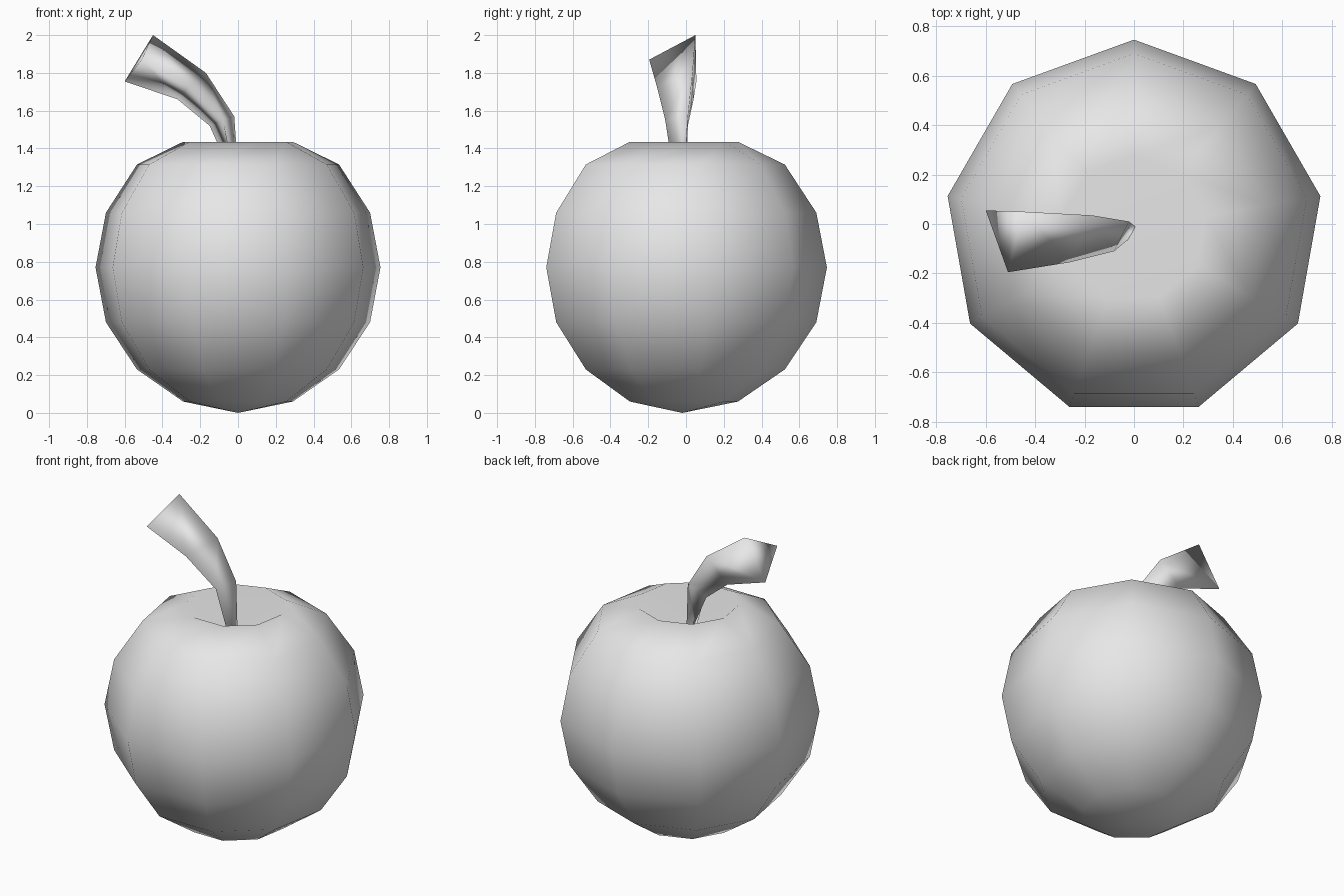
import bpy, bmesh
from math import cos, sin, radians

cube = bpy.data.objects.get("Cube")
if cube:
    bpy.data.objects.remove(cube, do_unlink=True)

grey = bpy.data.materials.new("plain_grey")
grey.use_nodes = True
colour = (0.8, 0.8, 0.8, 1)
grey.diffuse_color = colour
grey.node_tree.nodes["Principled BSDF"].inputs["Base Color"].default_value = colour


def finish(bm, name):
    """Turn a bmesh into a smooth grey object."""
    bmesh.ops.recalc_face_normals(bm, faces=bm.faces)
    for face in bm.faces:
        face.smooth = True
    mesh = bpy.data.meshes.new(name)
    bm.to_mesh(mesh)
    bm.free()
    mesh.materials.append(grey)
    obj = bpy.data.objects.new(name, mesh)
    bpy.context.collection.objects.link(obj)


def bridge(bm, rings):
    """Join neighbouring rings of vertices with quads."""
    for low, high in zip(rings, rings[1:]):
        n = len(low)
        for i in range(n):
            j = (i + 1) % n
            bm.faces.new((low[i], low[j], high[j], high[i]))


# Fruit body: nine-sided lathe with a dimple sunk into the top
SIDES, CENTRE_Y = 9, -0.02
profile = [(0.295, 0.06), (0.543, 0.23), (0.71, 0.48), (0.766, 0.77),
           (0.71, 1.06), (0.543, 1.315), (0.295, 1.435)]
bm = bmesh.new()
rings = []
for radius, z in profile:
    angles = [radians(90 + 360 * k / SIDES) for k in range(SIDES)]
    rings.append([bm.verts.new((radius * cos(a), CENTRE_Y + radius * sin(a), z))
                  for a in angles])
bridge(bm, rings)
for ring, z in ((rings[0], 0), (rings[-1], 1.22)):
    pole = bm.verts.new((0, CENTRE_Y, z))
    for i in range(SIDES):
        bm.faces.new((ring[i], ring[(i + 1) % SIDES], pole))
finish(bm, "fruit_body")

# Stem: three-sided tube that bends to the right and widens
sections = [
    ((0.005, -0.01, 1.23), (-0.02, 0.0, 1.23), (-0.02, -0.06, 1.23)),
    ((-0.02, 0.01, 1.57), (-0.15, 0.01, 1.52), (-0.08, -0.11, 1.55)),
    ((-0.17, 0.035, 1.80), (-0.32, 0.04, 1.66), (-0.26, -0.155, 1.73)),
    ((-0.45, 0.05, 2.0), (-0.60, 0.055, 1.755), (-0.51, -0.195, 1.87)),
]
bm = bmesh.new()
rings = [[bm.verts.new(p) for p in section] for section in sections]
bridge(bm, rings)
bm.faces.new(rings[0])
bm.faces.new(rings[-1])
finish(bm, "stem")
